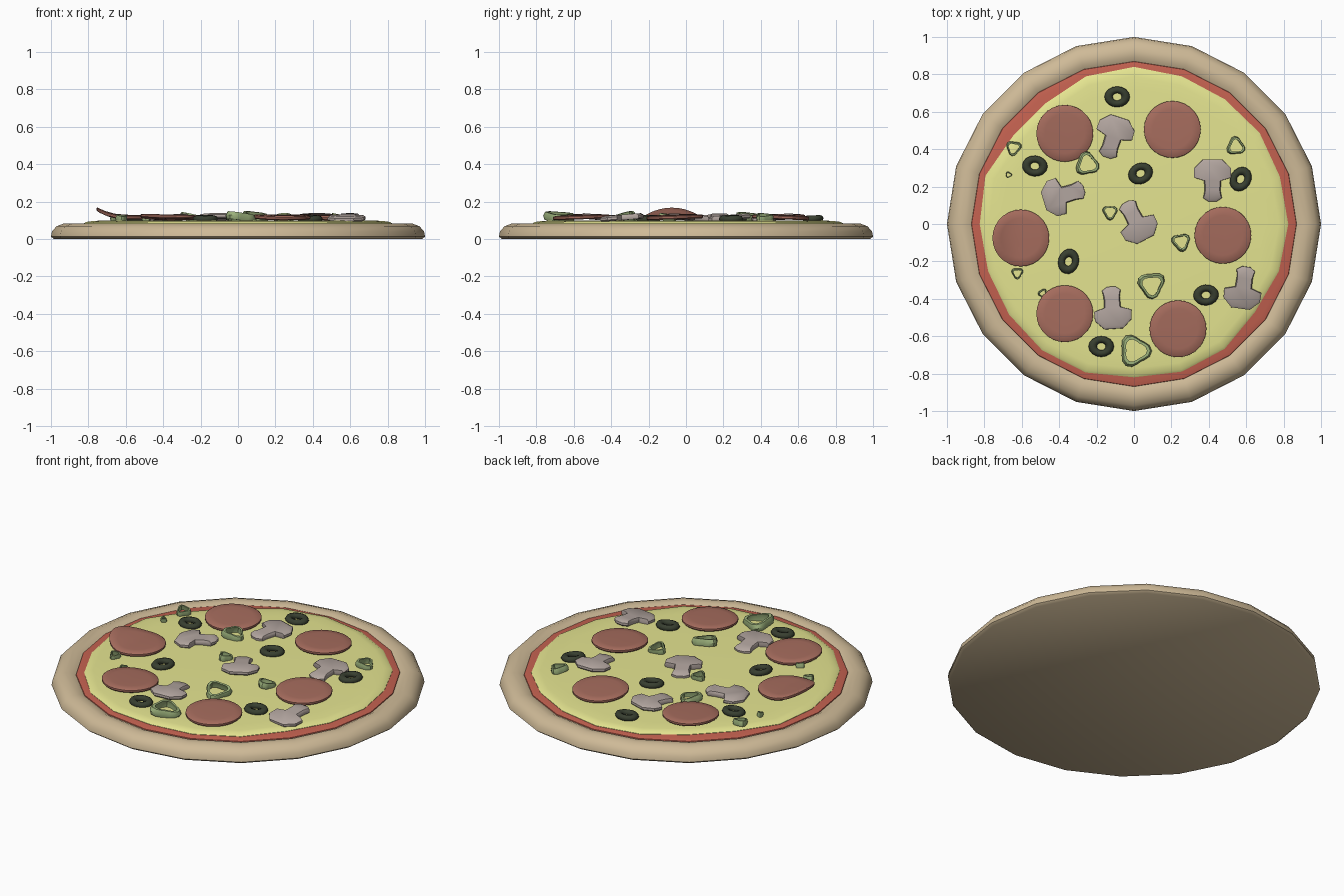
import bpy, bmesh, math
from math import sin, cos, radians, pi
from mathutils import Matrix, Vector

if "Cube" in bpy.data.objects:
    bpy.data.objects.remove(bpy.data.objects["Cube"])


def material(name, rgb):
    m = bpy.data.materials.new(name)
    m.diffuse_color = (*rgb, 1)
    m.use_nodes = True
    m.node_tree.nodes["Principled BSDF"].inputs["Base Color"].default_value = m.diffuse_color
    return m


CRUST = material("crust", (0.62, 0.49, 0.31))
SAUCE = material("sauce", (0.55, 0.12, 0.08))
CHEESE = material("cheese", (0.78, 0.78, 0.28))
MEAT = material("pepperoni", (0.38, 0.15, 0.11))
OLIVE = material("olive", (0.04, 0.05, 0.03))
SHROOM = material("mushroom", (0.45, 0.38, 0.35))
PEPPER = material("pepper", (0.33, 0.44, 0.2))


def loft(name, rings, mat, cap=True, angle=40):
    """Skin a list of rings; cap both ends, or join the last ring to the first."""
    bm = bmesh.new()
    vs = [[bm.verts.new(p) for p in r] for r in rings]
    n = len(vs[0])
    pairs = list(zip(vs, vs[1:])) + ([] if cap else [(vs[-1], vs[0])])
    for a, b in pairs:
        for i in range(n):
            j = (i + 1) % n
            bm.faces.new((a[i], a[j], b[j], b[i]))
    if cap:
        bm.faces.new(vs[0][::-1])
        bm.faces.new(vs[-1])
    bmesh.ops.recalc_face_normals(bm, faces=bm.faces)
    me = bpy.data.meshes.new(name)
    bm.to_mesh(me)
    bm.free()
    ob = bpy.data.objects.new(name, me)
    bpy.context.collection.objects.link(ob)
    me.materials.append(mat)
    bpy.ops.object.select_all(action='DESELECT')
    ob.select_set(True)
    bpy.context.view_layer.objects.active = ob
    bpy.ops.object.shade_smooth_by_angle(angle=radians(angle))
    return ob


def ring(radii, z, k=1.0):
    n = len(radii)
    return [Vector((r * k * cos(2 * pi * i / n), r * k * sin(2 * pi * i / n), z))
            for i, r in enumerate(radii)]


def place(ob, x, y, z, spin=0, tilt=0, tilt_y=0):
    ob.matrix_world = (Matrix.Translation((x, y, z)) @ Matrix.Rotation(radians(spin), 4, 'Z')
                       @ Matrix.Rotation(radians(tilt), 4, 'X') @ Matrix.Rotation(radians(tilt_y), 4, 'Y'))


# crust: 20-sided base with rounded rim
profile = [(0.985, 0), (1.0, 0.012), (0.995, 0.04), (0.97, 0.068), (0.93, 0.083),
           (0.895, 0.081), (0.87, 0.07), (0.85, 0.06)]
loft("crust", [ring([r] * 20, z) for r, z in profile], CRUST)

# sauce layer
loft("sauce", [ring([0.873] * 20, 0.06), ring([0.868] * 20, 0.074), ring([0.84] * 20, 0.081)], SAUCE)

# cheese with uneven edge, 20 radii every 18 degrees
edge = [0.825, 0.82, 0.83, 0.825, 0.83, 0.84, 0.83, 0.80, 0.80, 0.835,
        0.825, 0.82, 0.825, 0.835, 0.835, 0.82, 0.83, 0.825, 0.80, 0.815]
loft("cheese", [ring(edge, z, k) for z, k in
                ((0.06, 1), (0.083, 1), (0.091, 0.985), (0.096, 0.94), (0.1, 0.85))], CHEESE)

# pepperoni slices: x, y, rim curl on the left side, tilt
for i, (x, y, curl, tilt) in enumerate([
        (-0.37, 0.485, 0.008, 2), (0.205, 0.505, 0.005, -2), (-0.605, -0.075, 0.045, 0),
        (0.475, -0.06, 0.006, 2), (-0.37, -0.48, 0.008, -2), (0.235, -0.56, 0.005, 2)]):
    R, n = 0.152, 28
    prof = [(0.35, 0), (0.7, 0), (0.96, 0), (1, 0.006), (1, 0.016), (0.96, 0.021), (0.7, 0.023), (0.35, 0.024)]
    rings = [ring([R * k] * n, z) for k, z in prof]
    for r in rings:
        for p in r:
            p.z += curl * max(0, -p.x / R) ** 2
    place(loft(f"pepperoni_{i}", rings, MEAT), x, y, 0.105, 0, tilt)

# olive rings: x, y, direction of long axis
for i, (x, y, spin) in enumerate([
        (-0.09, 0.68, 0), (-0.53, 0.31, -5), (0.035, 0.27, 25), (0.57, 0.24, 60),
        (-0.35, -0.2, 75), (0.385, -0.38, 5), (-0.175, -0.655, 0)]):
    secs = []
    for j in range(8):
        a = 2 * pi * j / 8
        r = 0.046 + 0.022 * cos(a)
        secs.append([Vector((p.x, p.y * 0.82, p.z)) for p in ring([r] * 16, 0.018 * sin(a))])
    place(loft(f"olive_{i}", secs, OLIVE, cap=False, angle=60), x, y, 0.108, spin, 3)

# mushroom slices: half outline with cap towards +y, mirrored
half = [(0.05, 0.112), (0.098, 0.065), (0.1, 0.015), (0.045, -0.002), (0.043, -0.06), (0.05, -0.095), (0.022, -0.114)]
outline = half + [(-x, y) for x, y in half[::-1]]
for i, (x, y, aim, tilt) in enumerate([
        (-0.11, 0.465, 72, 4), (-0.375, 0.155, 197, -4), (0.42, 0.235, 90, 5),
        (0.01, 0.015, -62, 4), (0.585, -0.34, -98, -5), (-0.115, -0.45, -86, 5)]):
    rings = [[Vector((px * k, py * k, z)) for px, py in outline]
             for z, k in ((0, 0.93), (0.007, 1), (0.02, 1), (0.029, 0.88))]
    place(loft(f"mushroom_{i}", rings, SHROOM), x, y, 0.1, aim - 90, tilt)

# green pepper rings: x, y, size, direction of one corner, tilt; small ones are mostly sunk
for i, (x, y, s, spin, tilt) in enumerate([
        (-0.255, 0.32, 0.058, 100, 12), (-0.645, 0.41, 0.037, 20, 10), (0.54, 0.415, 0.045, 95, 12),
        (-0.13, 0.06, 0.036, 150, 10), (0.25, -0.1, 0.045, 160, 14), (0.09, -0.32, 0.066, 35, 14),
        (0.0, -0.68, 0.077, 120, 8), (-0.625, -0.26, 0.028, 30, 10), (-0.49, -0.37, 0.022, 60, 12),
        (-0.67, 0.265, 0.015, 0, 10)]):
    h = 0.022 + 0.25 * s
    shape = [s * (1 + 0.17 * cos(6 * pi * j / 18)) for j in range(18)]
    rings = [ring(shape, z, k) for z, k in
             ((0, 0.78), (0, 0.95), (h * 0.5, 1.04), (h, 0.92), (h, 0.72), (h * 0.5, 0.8))]
    place(loft(f"pepper_{i}", rings, PEPPER, cap=False), x, y, 0.097, spin, tilt)
